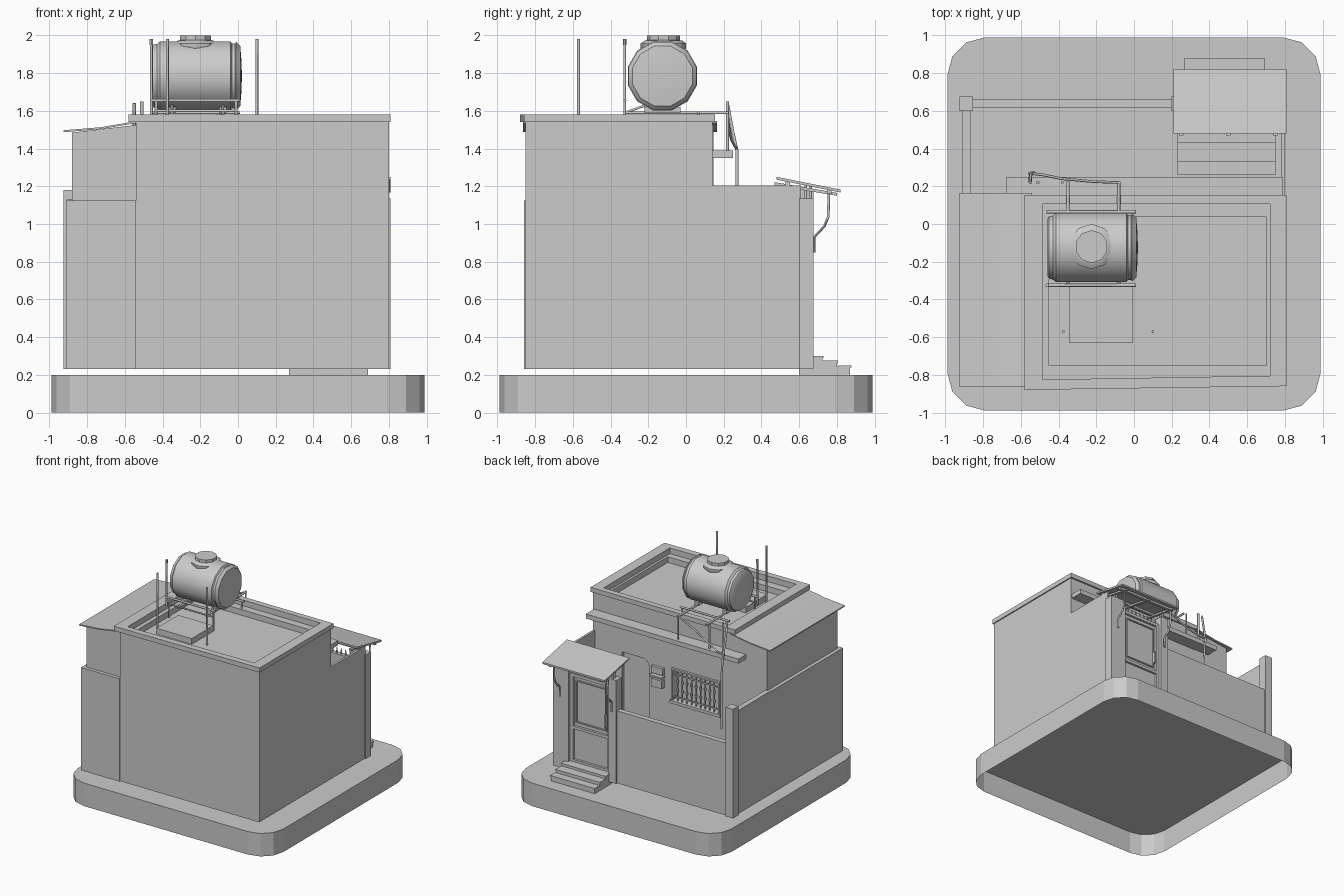
import bpy, bmesh, math
from mathutils import Vector

if "Cube" in bpy.data.objects:
    bpy.data.objects.remove(bpy.data.objects["Cube"])


def finish(name, bm, smooth=None, fix=True):
    if fix:
        bmesh.ops.recalc_face_normals(bm, faces=bm.faces)
    me = bpy.data.meshes.new(name)
    bm.to_mesh(me)
    bm.free()
    ob = bpy.data.objects.new(name, me)
    bpy.context.collection.objects.link(ob)
    if smooth:
        bpy.context.view_layer.objects.active = ob
        ob.select_set(True)
        bpy.ops.object.shade_smooth_by_angle(angle=math.radians(smooth))
        ob.select_set(False)
    return ob


def loft(name, loops, start=True, end=True, smooth=None):
    bm = bmesh.new()
    rings = [[bm.verts.new(p) for p in l] for l in loops]
    n = len(rings[0])
    for a, b in zip(rings, rings[1:]):
        for i in range(n):
            bm.faces.new((a[i], a[(i + 1) % n], b[(i + 1) % n], b[i]))
    if start:
        bm.faces.new(rings[0][::-1])
    if end:
        bm.faces.new(rings[-1])
    return finish(name, bm, smooth)


def rect(x0, x1, y0, y1, z, skew=0):
    return [(x0, y0, z), (x1, y0 + skew, z), (x1, y1, z), (x0, y1, z)]


def box(name, x0, x1, y0, y1, z0, z1):
    return loft(name, [rect(x0, x1, y0, y1, z0), rect(x0, x1, y0, y1, z1)])


def prism_x(name, pts, x0, x1):
    return loft(name, [[(x, y, z) for y, z in pts] for x in (x0, x1)])


def prism_y(name, pts, y0, y1):
    return loft(name, [[(x, y, z) for x, z in pts] for y in (y0, y1)])


def lathe(name, prof, origin, axis='Z', n=12, smooth=35):
    # profile is (radius, height along the axis)
    loops = []
    for r, h in prof:
        ring = []
        for i in range(n):
            a = 2 * math.pi * (i + 0.5) / n
            c, s = r * math.cos(a), r * math.sin(a)
            v = (c, s, h) if axis == 'Z' else (h, c, s)
            ring.append(tuple(Vector(v) + Vector(origin)))
        loops.append(ring)
    return loft(name, loops, smooth=smooth)


def tube(name, pts, r, n=6):
    pts = [Vector(p) for p in pts]
    loops = []
    for i, p in enumerate(pts):
        d = (pts[min(i + 1, len(pts) - 1)] - pts[max(i - 1, 0)]).normalized()
        ref = Vector((0, 0, 1)) if abs(d.z) < 0.75 else Vector((0, 1, 0))
        u = d.cross(ref).normalized()
        w = d.cross(u)
        loops.append([p + r * (u * math.cos(2 * math.pi * k / n) + w * math.sin(2 * math.pi * k / n))
                      for k in range(n)])
    return loft(name, loops, smooth=61)


# Base: rounded tray, open underneath
outline = []
for cx, cy, a0 in ((.79, .79, 0), (-.79, .79, 90), (-.79, -.79, 180), (.79, -.79, 270)):
    for k in range(4):
        a = math.radians(a0 + 30 * k)
        outline.append((cx + .2 * math.cos(a), cy + .2 * math.sin(a)))
loft("base_slab", [[(x, y, z) for x, y in outline] for z in (0, .2)], start=False)

# Main house with parapet and sunken roof in one loft
house = loft("house_body", [
    rect(-.54, .80, -.85, .14, .23), rect(-.54, .80, -.85, .14, 1.54),
    rect(-.58, .81, -.88, .155, 1.54, .02), rect(-.58, .81, -.88, .155, 1.58, .02),
    rect(-.485, .72, -.825, .105, 1.58, .02), rect(-.485, .72, -.825, .105, 1.53, .02),
    rect(-.45, .70, -.75, .04, 1.53), rect(-.45, .70, -.75, .04, 1.48)])

# Door and window recesses in the courtyard wall
cut_door = prism_y("door_cutter", [(.26, .15), (.52, .15), (.52, 1.09), (.31, 1.09), (.275, 1.075), (.26, 1.04)], .11, .3)
cut_win = box("window_cutter", -.42, .02, .09, .3, .81, 1.07)
for c in (cut_door, cut_win):
    m = house.modifiers.new("cut", 'BOOLEAN')
    m.operation = 'DIFFERENCE'
    m.object = c
    m.solver = 'EXACT'
    c.hide_render = True
    bpy.context.view_layer.objects.active = house
    bpy.ops.object.modifier_apply(modifier=m.name)
    bpy.data.objects.remove(c)

# Window frame and turned bars
for n, a in (("sill", (-.445, .04, .13, .17, .785, .81)), ("lintel", (-.435, .03, .13, .16, 1.07, 1.085)),
             ("left", (-.435, -.42, .13, .16, .8, 1.08)), ("right", (.02, .03, .13, .16, .8, 1.08)),
             ("rail_low", (-.42, .02, .135, .15, .835, .845)), ("rail_high", (-.42, .02, .135, .15, 1.03, 1.04))):
    box("window_" + n, *a)
for i in range(9):
    lathe("window_bar", [(.006, .81), (.006, .88), (.013, .9), (.006, .92), (.006, .96),
                         (.013, .98), (.006, 1.0), (.006, 1.07)], (-.375 + i * .044, .145, 0), n=6)

# Wall meter
box("meter_upper", .11, .22, .14, .165, 1.0, 1.06)
box("meter_hood", .105, .225, .14, .185, .975, .99)
box("meter_lower", .11, .21, .14, .18, .89, .96)

# Canopy over the courtyard wall
box("canopy_ledge", -.68, .79, .14, .25, 1.35, 1.39)

# Side room, lower part, recessed upper part and lean-to roof
box("side_room_lower", -.91, -.54, -.86, .14, .23, 1.125)
prism_y("side_room_upper", [(-.88, 1.12), (-.54, 1.12), (-.54, 1.525), (-.88, 1.485)], -.83, .145)
prism_y("lean_to_roof", [(-.925, 1.487), (-.73, 1.503), (-.54, 1.535), (-.54, 1.545), (-.73, 1.513), (-.925, 1.497)], -.865, .165)

# Courtyard walls
box("yard_wall_left", -.91, -.865, .14, .62, .23, 1.13)
box("yard_corner_pillar", -.925, -.855, .60, .675, .23, 1.18)
box("yard_wall_back", -.86, .22, .615, .66, .23, .86)
box("yard_wall_right", .78, .80, .14, .61, .23, 1.205)
prism_x("yard_wall_top_wedge", [(.48, 1.13), (.61, 1.13), (.61, 1.185), (.48, 1.205)], .78, .80)

# Gate pillars, door leaf and frame
box("gate_pillar_left", .20, .275, .60, .675, .23, 1.13)
box("gate_pillar_right", .66, .81, .60, .675, .23, 1.135)
box("gate_leaf", .27, .67, .615, .63, .3, 1.05)
for n, a in (("stile_l", (.275, .30, .3, 1.06)), ("stile_r", (.635, .66, .3, 1.06)),
             ("rail_top", (.275, .66, 1.04, 1.065)), ("rail_mid", (.275, .66, .585, .61)),
             ("rail_low", (.275, .66, .3, .32))):
    box("gate_" + n, a[0], a[1], .61, .65, a[2], a[3])
for x0, x1, z0, z1 in ((.32, .33, .64, 1.01), (.605, .615, .64, 1.01), (.32, .615, .64, .65), (.32, .615, 1.0, 1.01)):
    box("gate_panel_trim", x0, x1, .625, .64, z0, z1)
for i in range(9):
    lathe("gate_spike", [(.008, 1.065), (.006, 1.09), (.001, 1.115)], (.30 + i * .042, .632, 0), n=5)
box("gate_handle", .315, .33, .63, .66, .68, .78)

# Gate roof, purlins, posts and brackets
def slope(y):
    return 1.25 - .2 * (y - .48)
prism_x("gate_roof", [(.48, slope(.48) - .015), (.82, slope(.82) - .015), (.82, slope(.82)), (.48, slope(.48))], .21, .81)
for x in (.25, .50, .75):
    prism_x("gate_rafter", [(.47, 1.205), (.80, 1.15), (.80, 1.165), (.47, 1.222)], x - .012, x + .012)
for y in (.54, .76):
    box("gate_purlin", .225, .795, y - .012, y + .012, slope(y) - .035, slope(y) - .012)
for x in (.24, .74):
    for y in (.635, .66):
        tube("gate_roof_post", [(x, y, 1.12), (x, y, slope(y) - .01)], .009)
    tube("gate_bracket", [(x, .68, .85), (x, .68, .93), (x, .735, .99), (x, .755, 1.04), (x, .757, 1.16)], .008)

# Steps outside and inside the gate
box("step_high", .27, .69, .60, .725, .2, .30)
box("step_mid", .27, .69, .725, .80, .2, .275)
box("step_low", .27, .69, .80, .87, .2, .245)
for y0, y1, z in ((.72, .73, .30), (.79, .805, .275), (.86, .878, .25)):
    box("step_nosing", .265, .695, y0 - .05, y1, z - .012, z)
for y0, y1, z in ((.48, .61, .31), (.43, .48, .29), (.33, .43, .27), (.26, .33, .25)):
    box("inner_step", .23, .75, y0, y1, .23, z)

# Roof hatch and rods
box("roof_hatch", -.345, -.005, -.63, -.33, 1.48, 1.53)
for x, y in ((-.375, -.57), (.10, -.57), (-.46, -.325)):
    tube("roof_rod", [(x, y, 1.48 if y < -.4 else 1.58), (x, y, 1.98)], .008)
lathe("rod_cap", [(.01, 1.95), (.01, 1.98)], (-.46, -.325, 0), n=6)

# Tank and its lid
lathe("water_tank", [(.05, -.46), (.155, -.46), (.172, -.45), (.175, -.43), (.19, -.415), (.19, -.04),
                     (.178, -.033), (.178, -.015), (.186, -.01), (.165, .012), (.09, .018), (.03, .02)],
      (0, -.125, 1.785), axis='X', n=12)
lathe("tank_lid", [(.085, 1.88), (.11, 1.915), (.12, 1.93), (.12, 1.958), (.10, 1.972), (.087, 1.975),
                   (.087, 2.0), (.06, 2.0)], (-.225, -.12, 0), n=10)

# Tank stand
for y in (-.325, .065):
    z = 1.655 if y < 0 else 1.59
    tube("stand_rail", [(-.465, y, z), (.01, y, z)], .009)
    for x in (-.435, -.01):
        tube("stand_leg", [(x, y, 1.48), (x, y, z)], .008)
for x in (-.35, -.08):
    box("stand_saddle", x - .02, x + .02, -.22, -.03, 1.59, 1.62)
    tube("stand_cross_bar", [(x, -.325, 1.59), (x, .225, 1.59)], .009)
    tube("stand_brace", [(x, -.325, 1.59), (x, -.2, 1.635)], .007)
tube("stand_lower_rail", [(-.435, -.325, 1.60), (-.01, -.325, 1.60)], .007)

# Canopy posts, pipe and sagging cable
for x in (-.08, -.38):
    tube("canopy_post", [(x, .22, 1.38), (x, .22, 1.60)], .008)
tube("down_pipe", [(-.51, .22, 1.38), (-.51, .22, 1.65)], .01)
tube("drain_pipe", [(-.55, .22, 1.64), (-.55, .25, 1.48), (-.545, .27, 1.39), (-.53, .27, 1.2), (-.53, .27, .75)], .009)
tube("feed_pipe", [(-.08, .22, 1.59), (-.22, .225, 1.53), (-.38, .24, 1.45), (-.48, .26, 1.41), (-.56, .27, 1.40)], .007)
